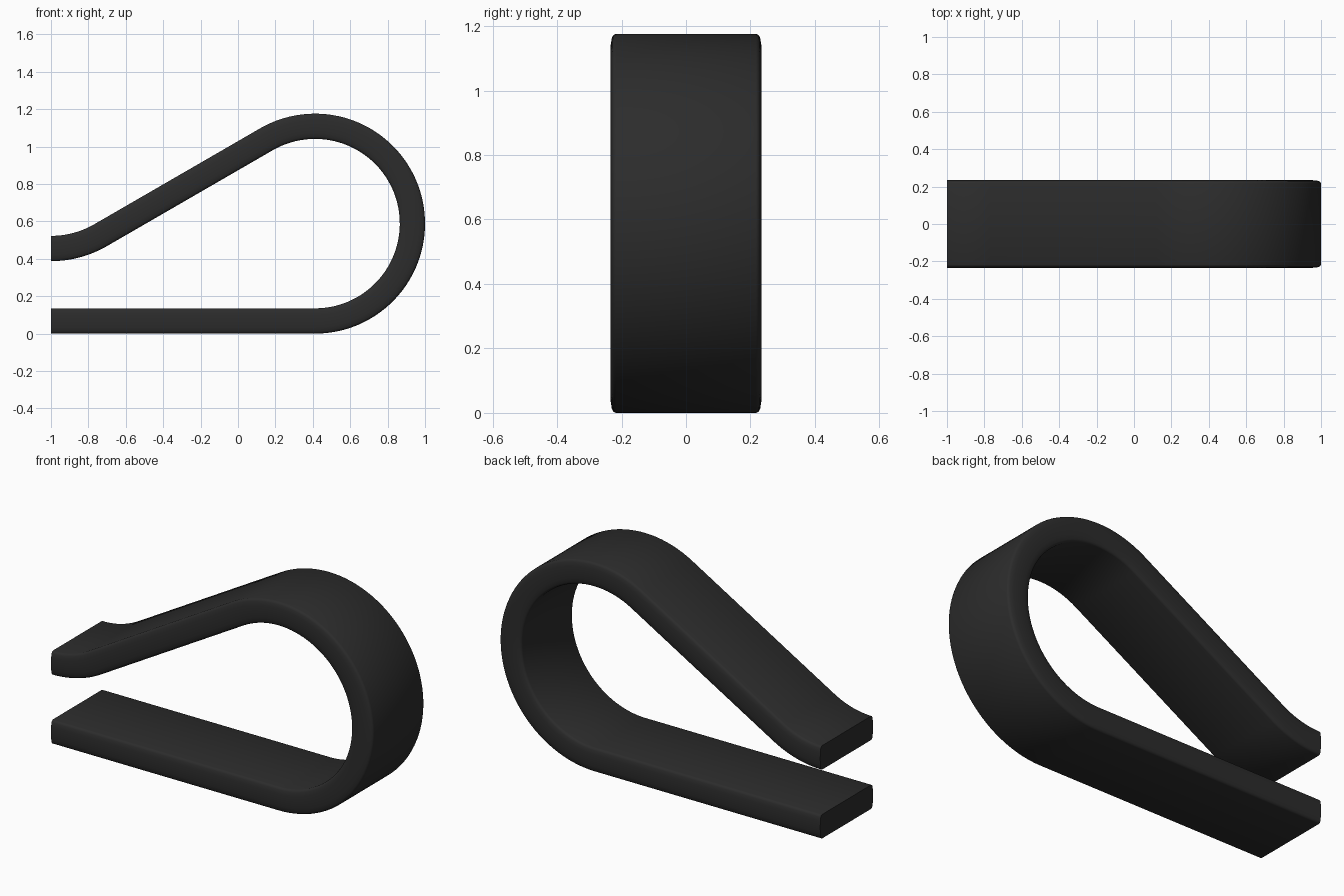
import bpy, bmesh, math

if "Cube" in bpy.data.objects:
    bpy.data.objects.remove(bpy.data.objects["Cube"])

T = 0.0675    # half thickness of the strip
W = 0.235     # half width of the strip

# Centre line in the XZ plane, each entry: (x, z, normal angle)
path = []


def arc(cx, cz, r, a0, a1, n, flip=0):
    for i in range(n + 1):
        a = math.radians(a0 + (a1 - a0) * i / n)
        path.append((cx + r * math.cos(a), cz + r * math.sin(a), a + flip))


path.append((-1.0, T, math.radians(-90)))            # flat foot
arc(0.412, 0.588, 0.5205, -90, 120, 64)              # big loop
arc(-1.0, 0.985, 0.53, -60, -90, 16, math.pi)        # flared lip

# Cross-section (width, thickness) with softly rounded long edges
quarter = [(W, 0.0), (W - 0.0015, T * 0.5), (W - 0.005, T * 0.82),
           (W - 0.010, T * 0.95), (W - 0.018, T)]
right = [(w, -t) for w, t in quarter[:0:-1]] + quarter
section = right + [(-w, t) for w, t in reversed(right)]

# Sweep the section along the centre line
bm = bmesh.new()
rings = []
for x, z, a in path:
    rings.append([bm.verts.new((x + t * math.cos(a), w, z + t * math.sin(a)))
                  for w, t in section])
n = len(section)
for r0, r1 in zip(rings, rings[1:]):
    for i in range(n):
        j = (i + 1) % n
        bm.faces.new((r0[i], r0[j], r1[j], r1[i]))
bm.faces.new(rings[0])
bm.faces.new(rings[-1])
bmesh.ops.recalc_face_normals(bm, faces=bm.faces)

mesh = bpy.data.meshes.new("clip_strip")
bm.to_mesh(mesh)
bm.free()
clip = bpy.data.objects.new("clip_strip", mesh)
bpy.context.collection.objects.link(clip)

# Black finish
black = bpy.data.materials.new("black")
black.diffuse_color = (0.025, 0.025, 0.025, 1)
black.use_nodes = True
black.node_tree.nodes["Principled BSDF"].inputs["Base Color"].default_value = black.diffuse_color
mesh.materials.append(black)

# Smooth strip with crisp cut ends
bpy.context.view_layer.objects.active = clip
clip.select_set(True)
bpy.ops.object.shade_smooth_by_angle(angle=math.radians(50))
